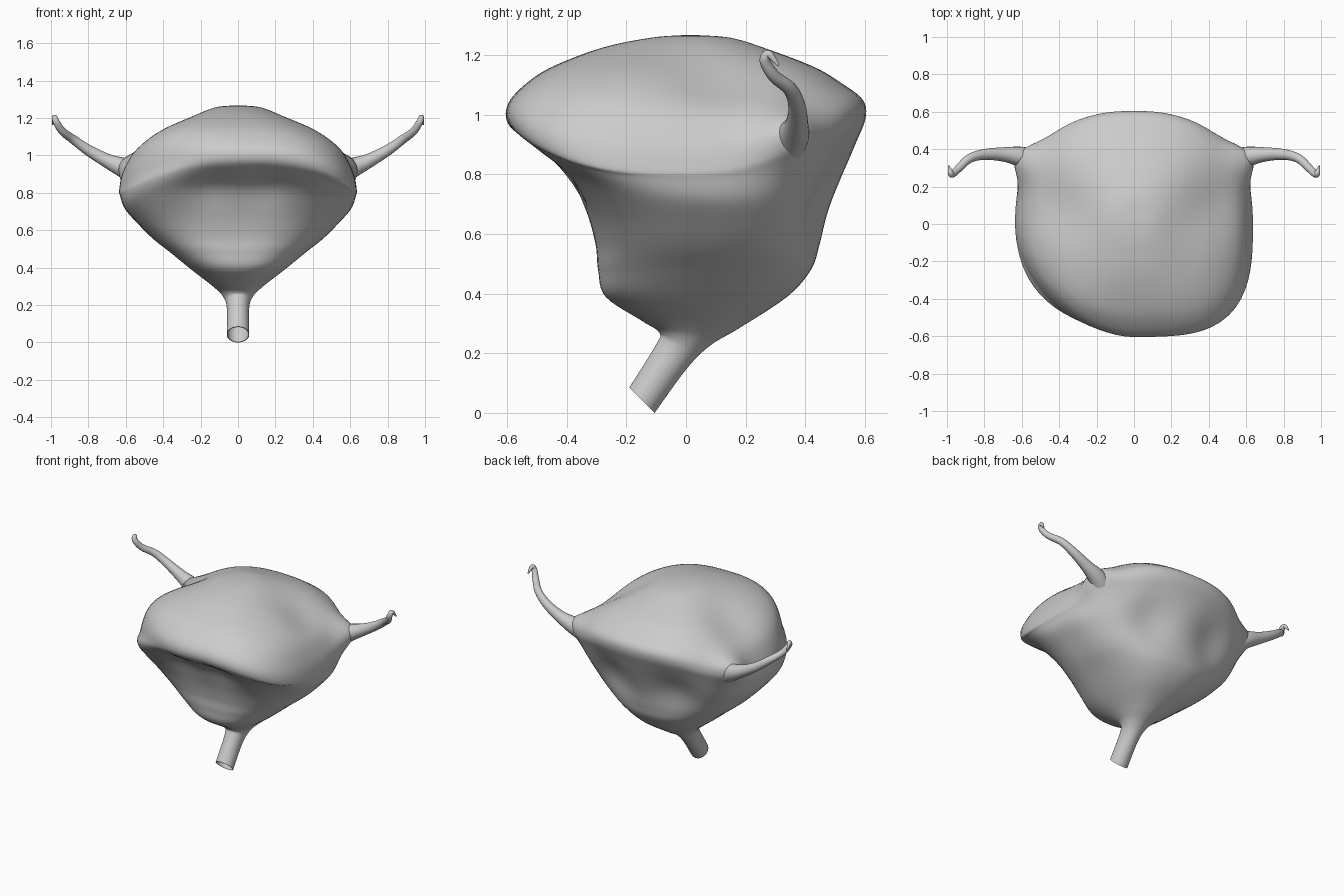
import bpy, bmesh, math
from mathutils import Vector

if "Cube" in bpy.data.objects:
    bpy.data.objects.remove(bpy.data.objects["Cube"])

tissue = bpy.data.materials.new("tissue grey")
tissue.use_nodes = True
tissue.diffuse_color = (0.6, 0.6, 0.6, 1)
tissue.node_tree.nodes["Principled BSDF"].inputs["Base Color"].default_value = (0.6, 0.6, 0.6, 1)


def spline(rows, steps):
    """Smoothly interpolate rows of numbers."""
    out = []
    for i in range(len(rows) - 1):
        a, b = rows[max(i - 1, 0)], rows[i]
        c, d = rows[i + 1], rows[min(i + 2, len(rows) - 1)]
        for s in range(steps):
            t = s / steps
            out.append([q + t * (r - p) / 2 + t * t * (2 * p - 5 * q + 4 * r - e) / 2
                        + t ** 3 * (3 * q - p - 3 * r + e) / 2
                        for p, q, r, e in zip(a, b, c, d)])
    out.append(list(rows[-1]))
    return out


def loft(name, rings, shape=None):
    """Skin closed rings of points into one smooth capped object."""
    bm = bmesh.new()
    loops = [[bm.verts.new(p) for p in ring] for ring in rings]
    n = len(loops[0])
    for low, high in zip(loops, loops[1:]):
        for i in range(n):
            j = (i + 1) % n
            bm.faces.new((low[i], low[j], high[j], high[i]))
    bm.faces.new(loops[0][::-1])
    bm.faces.new(loops[-1])
    bmesh.ops.recalc_face_normals(bm, faces=bm.faces)
    if shape:
        shape(bm)
    mesh = bpy.data.meshes.new(name)
    bm.to_mesh(mesh)
    bm.free()
    mesh.materials.append(tissue)
    obj = bpy.data.objects.new(name, mesh)
    bpy.context.collection.objects.link(obj)
    bpy.ops.object.select_all(action="DESELECT")
    bpy.context.view_layer.objects.active = obj
    obj.select_set(True)
    bpy.ops.object.shade_smooth_by_angle(angle=math.radians(60))


# Bore of the neck, then sac sections from the neck end up: front y, front z,
# back y, back z, half width, side drop, front left and front right squareness
bore = [
    (-.11, .19, -.04, .12, .052, 0, 2, 2),
    (-.187, .082, -.108, .003, .056, 0, 2, 2),
]
sections = [
    (-.19, .085, -.105, 0, .06, 0, 2, 2),
    (-.10, .23, 0, .145, .06, 0, 2, 2),
    (-.09, .27, .08, .225, .08, 0, 2, 2),
    (-.15, .31, .18, .285, .13, 0, 2.1, 2.1),
    (-.27, .39, .34, .39, .25, 0, 2.4, 2.4),
    (-.295, .48, .42, .48, .36, 0, 2.5, 2.8),
    (-.305, .57, .45, .56, .455, .01, 2.6, 3.1),
    (-.345, .68, .48, .66, .54, .03, 2.7, 3.3),
    (-.44, .81, .525, .78, .605, .08, 2.7, 3),
    (-.545, .905, .57, .9, .63, .12, 2.9, 2.4),
    (-.603, .97, .603, .99, .635, .16, 3.1, 1.9),
    (-.597, 1.04, .593, 1.05, .615, .13, 3.2, 1.85),
    (-.53, 1.11, .53, 1.1, .55, .07, 3, 2.1),
    (-.44, 1.165, .43, 1.16, .42, .025, 2.7, 2.4),
    (-.28, 1.225, .26, 1.225, .24, .01, 2.3, 2.3),
    (-.12, 1.258, .15, 1.258, .12, 0, 2, 2),
    (-.01, 1.267, .04, 1.267, .02, 0, 2, 2),
]


def section_ring(row, count=80):
    yf, zf, yb, zb, w, drop, left, right = row
    ring = []
    for i in range(count):
        a = math.tau * i / count
        c, s = math.cos(a), math.sin(a)
        p = min(left, 2.35) if s > 0 else left if c > 0 else right
        r = (abs(c) ** p + abs(s) ** p) ** (-1 / p)
        u, v = c * r, s * r
        t = (v + 1) / 2
        ring.append((w * u, yf + (yb - yf) * t,
                     zf + (zb - zf) * t - drop * abs(u) ** 3.2))
    return ring


# Soft hollows and the swellings at the ducts: centre, radius, shift on the left side
pushes = [
    ((.40, .1, 1.08), .17, (-.02, 0, -.035)),
    ((.24, .5, .72), .16, (0, -.045, .01)),
    ((.14, -.45, .83), .15, (0, .045, .01)),
    ((.56, .34, .92), .11, (.08, .025, .03)),
]


def press(bm):
    for v in bm.verts:
        shift = Vector()
        for centre, radius, move in pushes:
            for side in (1, -1):
                mirror = Vector((side, 1, 1))
                gap = v.co - Vector(centre) * mirror
                shift += Vector(move) * mirror * math.exp(-(gap.length / radius) ** 2)
        v.co += shift


loft("bladder_sac_and_neck", [section_ring(row) for row in bore + spline(sections, 6)], press)

# Side ducts: x, y, z, radius along a hooked path
duct_path = [
    (.46, .31, .87, .06),
    (.54, .335, .9, .065),
    (.61, .36, .933, .054),
    (.70, .372, .972, .038),
    (.80, .372, 1.028, .029),
    (.88, .35, 1.085, .024),
    (.94, .295, 1.13, .021),
    (.972, .265, 1.18, .018),
    (.982, .278, 1.203, .014),
    (.99, .31, 1.165, .004),
]


def duct_rings(side, count=20):
    rows = spline(duct_path, 5)
    points = [Vector((side * r[0], r[1], r[2])) for r in rows]
    rings = []
    across = Vector((0, 1, 0))
    for i, (p, row) in enumerate(zip(points, rows)):
        along = (points[min(i + 1, len(points) - 1)] - points[max(i - 1, 0)]).normalized()
        across = (across - along * across.dot(along)).normalized()
        up = along.cross(across)
        rings.append([p + row[3] * (across * math.cos(math.tau * k / count)
                                    + up * math.sin(math.tau * k / count))
                      for k in range(count)])
    return rings


for side, label in ((1, "left"), (-1, "right")):
    loft(label + "_duct", duct_rings(side))
